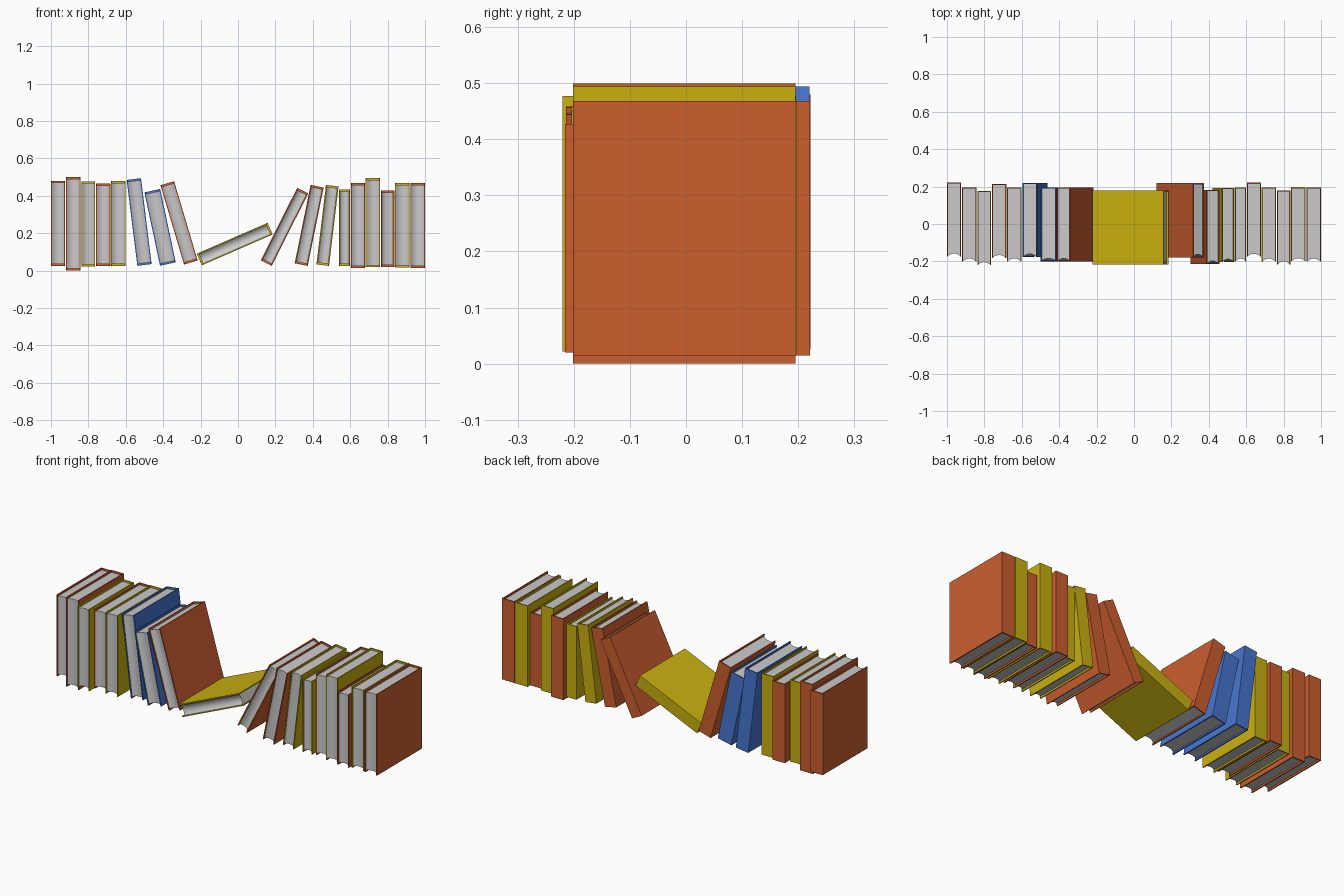
import bpy, bmesh, math
from mathutils import Matrix, Vector

cube = bpy.data.objects.get("Cube")
if cube:
    bpy.data.objects.remove(cube)


def srgb(r, g, b):
    f = lambda c: c / 12.92 if c <= 0.04045 else ((c + 0.055) / 1.055) ** 2.4
    return (f(r / 255), f(g / 255), f(b / 255), 1.0)


def material(name, color):
    m = bpy.data.materials.new(name)
    m.use_nodes = True
    m.diffuse_color = color
    bsdf = m.node_tree.nodes["Principled BSDF"]
    bsdf.inputs["Base Color"].default_value = color
    bsdf.inputs["Roughness"].default_value = 0.8
    return m


MATS = {
    "orange": material("orange cover", srgb(204, 94, 47)),
    "yellow": material("yellow cover", srgb(202, 177, 16)),
    "blue": material("blue cover", srgb(70, 118, 208)),
}
PAPER = material("grey paper", srgb(203, 201, 202))

DEPTH = 0.396   # spine to fore edge
BOARD = 0.006   # cover thickness
INSET = 0.010   # cover overhang past the pages


def prism(name, outline, z0, z1, mat, matrix):
    """Extrude an xy outline from z0 to z1 and place it with a matrix."""
    bm = bmesh.new()
    face = bm.faces.new([bm.verts.new((x, y, z0)) for x, y in outline])
    ext = bmesh.ops.extrude_face_region(bm, geom=[face])
    top = [v for v in ext["geom"] if isinstance(v, bmesh.types.BMVert)]
    bmesh.ops.translate(bm, verts=top, vec=(0, 0, z1 - z0))
    bmesh.ops.recalc_face_normals(bm, faces=bm.faces[:])
    mesh = bpy.data.meshes.new(name)
    bm.to_mesh(mesh)
    bm.free()
    mesh.materials.append(mat)
    ob = bpy.data.objects.new(name, mesh)
    ob.matrix_world = matrix
    bpy.context.collection.objects.link(ob)


def book(i, color, bottom, top, thick, back):
    """Book from bottom to top midpoints in xz; its spine lies at y = back."""
    dx, dz = top[0] - bottom[0], top[1] - bottom[1]
    height = math.hypot(dx, dz)
    m = Matrix.Translation(Vector((bottom[0], back, bottom[1]))) \
        @ Matrix.Rotation(math.atan2(dx, dz), 4, 'Y')
    w, wi = thick / 2, thick / 2 - BOARD

    # Cover: two boards joined by the spine
    cover = [(-w, 0), (-w, -DEPTH), (-wi, -DEPTH), (-wi, -BOARD),
             (wi, -BOARD), (wi, -DEPTH), (w, -DEPTH), (w, 0)]
    prism(f"book_{i:02d}_cover", cover, 0, height, MATS[color], m)

    # Pages: block with a hollowed fore edge
    front = -DEPTH + 0.004
    pages = [(-wi, -BOARD), (wi, -BOARD)]
    for k in range(9):
        t = 1 - k / 4
        pages.append((wi * t, front + 0.012 * (1 - t * t)))
    prism(f"book_{i:02d}_pages", pages, INSET, height - INSET, PAPER, m)


# Upright books: colour, x from, x to, z from, z to, spine y
UPRIGHT = [
    ("orange", -1.0, -0.924, 0.025, 0.480, 0.222),
    ("orange", -0.920, -0.842, 0.000, 0.499, 0.195),
    ("yellow", -0.838, -0.764, 0.022, 0.477, 0.176),
    ("orange", -0.760, -0.683, 0.025, 0.465, 0.214),
    ("yellow", -0.679, -0.602, 0.025, 0.478, 0.196),
    ("yellow", 0.539, 0.600, 0.025, 0.433, 0.196),
    ("orange", 0.603, 0.679, 0.015, 0.468, 0.221),
    ("yellow", 0.683, 0.759, 0.018, 0.494, 0.195),
    ("orange", 0.765, 0.836, 0.020, 0.427, 0.180),
    ("yellow", 0.840, 0.918, 0.016, 0.468, 0.197),
    ("orange", 0.922, 1.0, 0.015, 0.468, 0.195),
]

# Leaning books: colour, bottom midpoint, top midpoint, thickness, spine y
LEANING = [
    ("blue", (-0.500, 0.030), (-0.557, 0.489), 0.077, 0.220),
    ("blue", (-0.375, 0.035), (-0.458, 0.427), 0.086, 0.196),
    ("orange", (-0.252, 0.043), (-0.378, 0.467), 0.076, 0.196),
    ("yellow", (-0.207, 0.059), (0.172, 0.224), 0.068, 0.180),
    ("orange", (0.151, 0.040), (0.346, 0.427), 0.066, 0.218),
    ("orange", (0.338, 0.032), (0.423, 0.451), 0.071, 0.182),
    ("yellow", (0.453, 0.029), (0.504, 0.454), 0.068, 0.192),
]

books = [(c, ((a + b) / 2, z0), ((a + b) / 2, z1), b - a, y)
         for c, a, b, z0, z1, y in UPRIGHT] + LEANING
books.sort(key=lambda b: b[1][0])
for i, spec in enumerate(books, 1):
    book(i, *spec)
